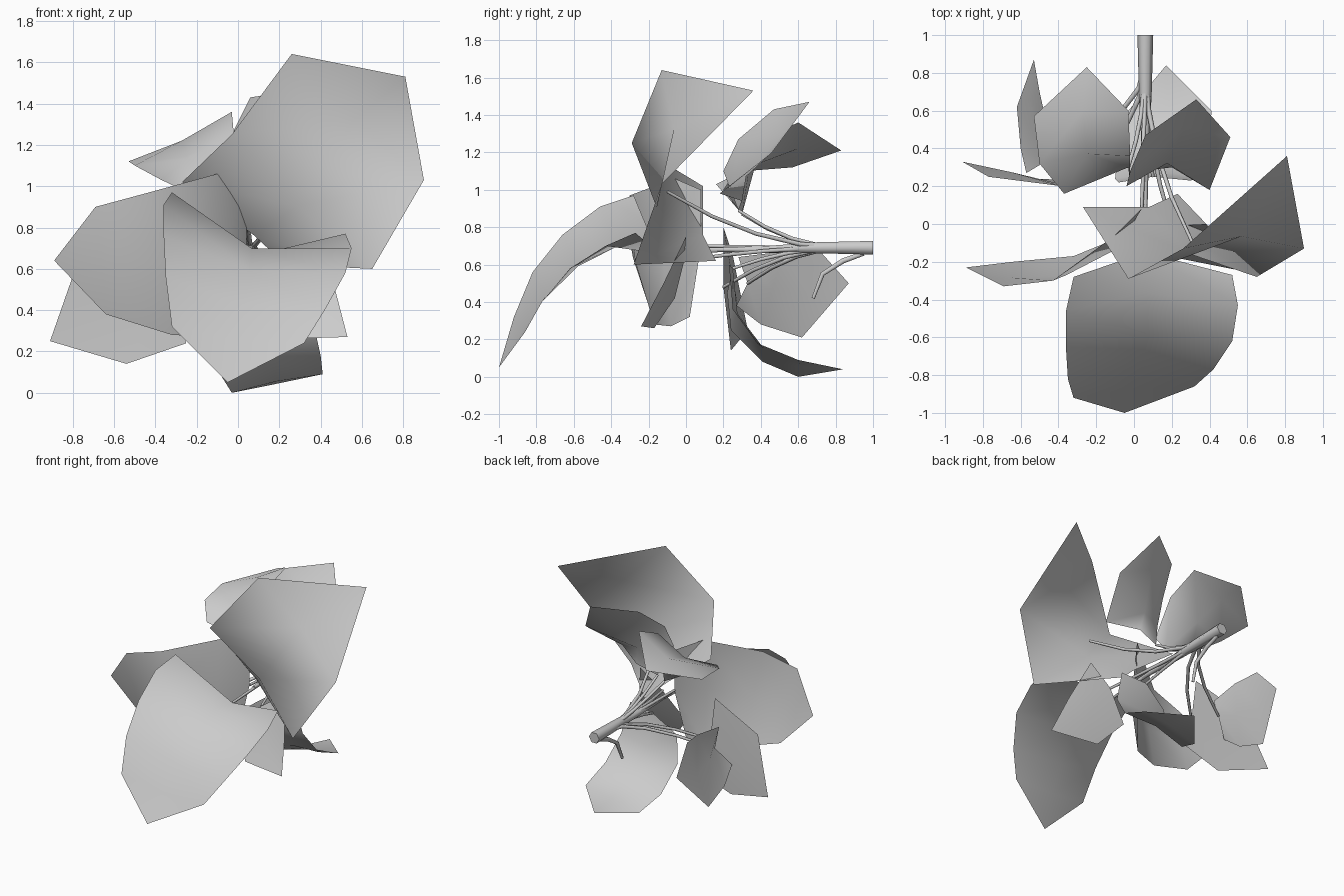
import bpy, bmesh
from mathutils import Vector as V


def leaf(name, base, tip, left, right, fold):
    """Loft a folded leaf blade: left edge, midrib, right edge, closing at the tip."""
    base, tip = V(base), V(tip)
    bm = bmesh.new()
    rows = []
    for i, (l, r) in enumerate(zip(left, right)):
        l, r = V(l), V(r)
        n = (r - l).cross(tip - base).normalized()
        mid = base if i == 0 else (l + r) / 2 + n * fold * (1 - i / len(left))
        rows.append([bm.verts.new(p) for p in (l, mid, r)])
    end = bm.verts.new(tip)
    for a, b in zip(rows, rows[1:]):
        for k in (0, 1):
            bm.faces.new((a[k], a[k + 1], b[k + 1], b[k]))
    for k in (0, 1):
        bm.faces.new((rows[-1][k], rows[-1][k + 1], end))
    for f in bm.faces:
        f.smooth = True
    me = bpy.data.meshes.new(name)
    bm.to_mesh(me)
    bm.free()
    ob = bpy.data.objects.new(name, me)
    bpy.context.collection.objects.link(ob)


def stalk(name, pts, radii):
    """Tapered round stalk along a path."""
    cu = bpy.data.curves.new(name, 'CURVE')
    cu.dimensions = '3D'
    cu.bevel_depth = 1
    cu.bevel_resolution = 1
    cu.use_fill_caps = True
    sp = cu.splines.new('POLY')
    sp.points.add(len(pts) - 1)
    for p, co, r in zip(sp.points, pts, radii):
        p.co = (*co, 1)
        p.radius = r
    sp.use_smooth = True
    bpy.context.collection.objects.link(bpy.data.objects.new(name, cu))


# Large front leaf, drooping forward
leaf("front_leaf", (.06, -.15, .66), (-.05, -1, .05),
     [(-.32, -.28, .97), (-.36, -.46, .91), (-.36, -.66, .76), (-.35, -.82, .56), (-.32, -.92, .32)],
     [(.52, -.27, .77), (.55, -.43, .70), (.52, -.62, .58), (.42, -.77, .40), (.32, -.86, .24)], .17)
# Large upper right leaf
leaf("upper_right_leaf", (.08, .09, .76), (.81, .36, 1.53),
     [(-.27, .09, 1.02), (-.03, -.29, 1.25), (.26, -.13, 1.64)],
     [(.23, .16, .62), (.65, -.28, .60), (.90, -.13, 1.03)], -.2)
# Left leaf
leaf("left_leaf", (.04, .08, .70), (-.89, -.23, .64),
     [(.04, .08, 1.0), (-.10, -.06, 1.06), (-.43, -.30, .97), (-.69, -.33, .90)],
     [(-.02, .02, .32), (-.1, -.08, .27), (-.32, -.17, .28), (-.64, -.20, .38)], -.08)
# Lower left leaf behind
leaf("lower_left_leaf", (-.34, .2, .48), (-.91, .33, .25),
     [(-.38, .2, .80), (-.77, .25, .65)],
     [(-.25, .23, .24), (-.54, .24, .14)], .06)
# Upright leaf at the back left
leaf("back_left_leaf", (-.47, .33, .50), (-.53, .87, .50),
     [(-.47, .28, .64), (-.46, .52, .67), (-.5, .70, .69)],
     [(-.57, .27, .38), (-.6, .4, .28), (-.62, .62, .21)], .02)
# Upper back pair
leaf("upper_back_left_leaf", (-.03, .3, .87), (-.25, .83, 1.21),
     [(-.37, .16, 1.03), (-.50, .32, 1.10), (-.53, .57, 1.12)],
     [(-.02, .2, 1.0), (-.02, .36, 1.25), (-.03, .6, 1.36)], -.08)
leaf("upper_back_right_leaf", (.04, .28, .89), (.33, .66, 1.47),
     [(-.04, .2, 1.1), (-.02, .28, 1.27), (.06, .47, 1.43)],
     [(.2, .3, .94), (.40, .18, .98), (.51, .46, 1.2)], -.16)
# Lower back leaf curling backwards
leaf("lower_back_leaf", (.1, .25, .58), (.17, .84, .04),
     [(-.08, .22, .45), (-.1, .24, .25), (-.08, .41, .08), (-.03, .6, .0)],
     [(.3, .23, .6), (.36, .25, .36), (.4, .38, .18), (.41, .6, .09)], .06)
# Lower right leaf
leaf("lower_right_leaf", (.2, -.01, .62), (.53, -.24, .27),
     [(.04, -.06, .42), (.18, -.17, .26)],
     [(.38, .0, .75), (.47, -.12, .5)], .04)

# Main stem and the leaf stalks fanning out of it
stalk("stem", [(.06, 1, .69), (.06, .7, .69), (.06, .4, .68), (.06, .1, .68)], [.042, .034, .02, .012])
ends = [(.06, -.15, .66), (.31, -.1, .99), (.04, .08, .70), (-.34, .2, .48), (-.47, .33, .50),
        (-.03, .3, .87), (.04, .28, .89), (.1, .25, .58), (.2, -.01, .62)]
for i, e in enumerate(ends):
    e = V(e)
    start = V((.06, .85, .69))
    ctrl = start.lerp(V((.06, e.y, .69)), .5)
    path = [start * (1 - t) ** 2 + ctrl * 2 * t * (1 - t) + e * t * t for t in (0, .25, .5, .75, 1)]
    stalk("leaf_stalk_%d" % i, path, [.016, .014, .012, .011, .009])
# Bare stalk hooking downward
stalk("bare_stalk", [(.06, .95, .66), (.06, .84, .62), (.06, .73, .55), (.05, .68, .42)],
      [.014, .016, .014, .01])
